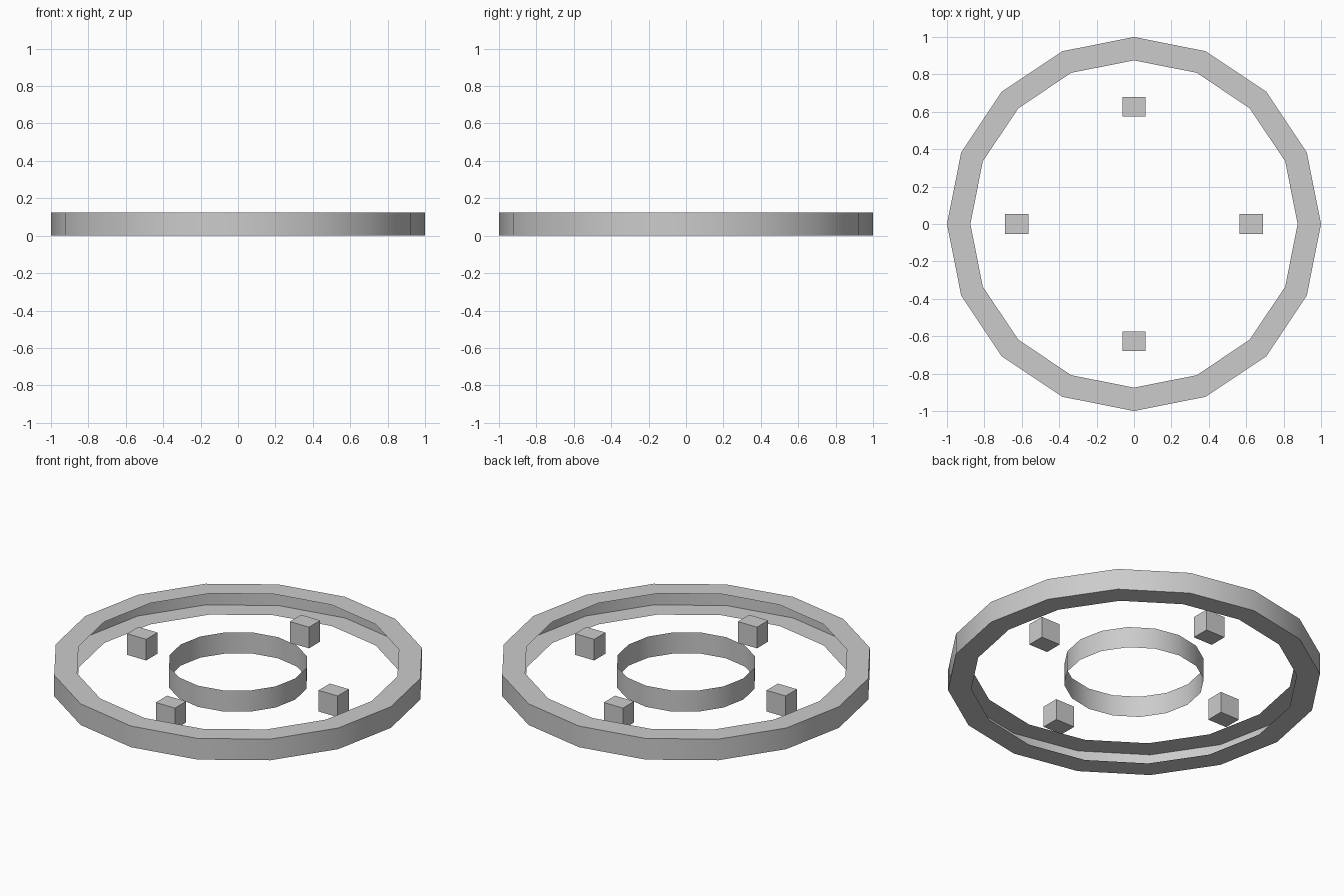
import bpy
import bmesh
from math import cos, sin, tau, radians

SIDES = 16
HEIGHT = 0.125

cube = bpy.data.objects.get("Cube")
if cube:
    bpy.data.objects.remove(cube, do_unlink=True)

grey = bpy.data.materials.new("plain grey")
grey.use_nodes = True
grey.diffuse_color = (0.6, 0.6, 0.6, 1)
grey.node_tree.nodes["Principled BSDF"].inputs["Base Color"].default_value = grey.diffuse_color


def add_object(name, bm):
    mesh = bpy.data.meshes.new(name)
    bm.to_mesh(mesh)
    bm.free()
    mesh.materials.append(grey)
    obj = bpy.data.objects.new(name, mesh)
    bpy.context.collection.objects.link(obj)
    return obj


def lathe(name, profile):
    """Sweep an open (radius, z) profile around the z axis, smooth on its curve."""
    bm = bmesh.new()
    loops = [[bm.verts.new((r * cos(tau * i / SIDES), r * sin(tau * i / SIDES), z))
              for i in range(SIDES)] for r, z in profile]
    for low, high in zip(loops, loops[1:]):
        for i in range(SIDES):
            j = (i + 1) % SIDES
            bm.faces.new((low[i], low[j], high[j], high[i]))
    obj = add_object(name, bm)
    bpy.ops.object.select_all(action="DESELECT")
    obj.select_set(True)
    bpy.context.view_layer.objects.active = obj
    bpy.ops.object.shade_smooth_by_angle(angle=radians(30))


# Outer rim: a channel open towards the centre
lathe("outer_rim", [(0.875, 0), (1, 0), (1, HEIGHT), (0.875, HEIGHT)])

# Hub: a bare band without caps
lathe("hub_band", [(0.375, 0), (0.375, HEIGHT)])

# Four blocks between hub and rim
for side, dx, dy in (("left", 1, 0), ("right", -1, 0), ("front", 0, -1), ("back", 0, 1)):
    bm = bmesh.new()
    bmesh.ops.create_cube(bm, size=1)
    bmesh.ops.scale(bm, vec=(0.125, 0.105, HEIGHT), verts=bm.verts)
    bmesh.ops.translate(bm, vec=(dx * 0.626, dy * 0.626, HEIGHT / 2), verts=bm.verts)
    add_object(side + "_block", bm)
